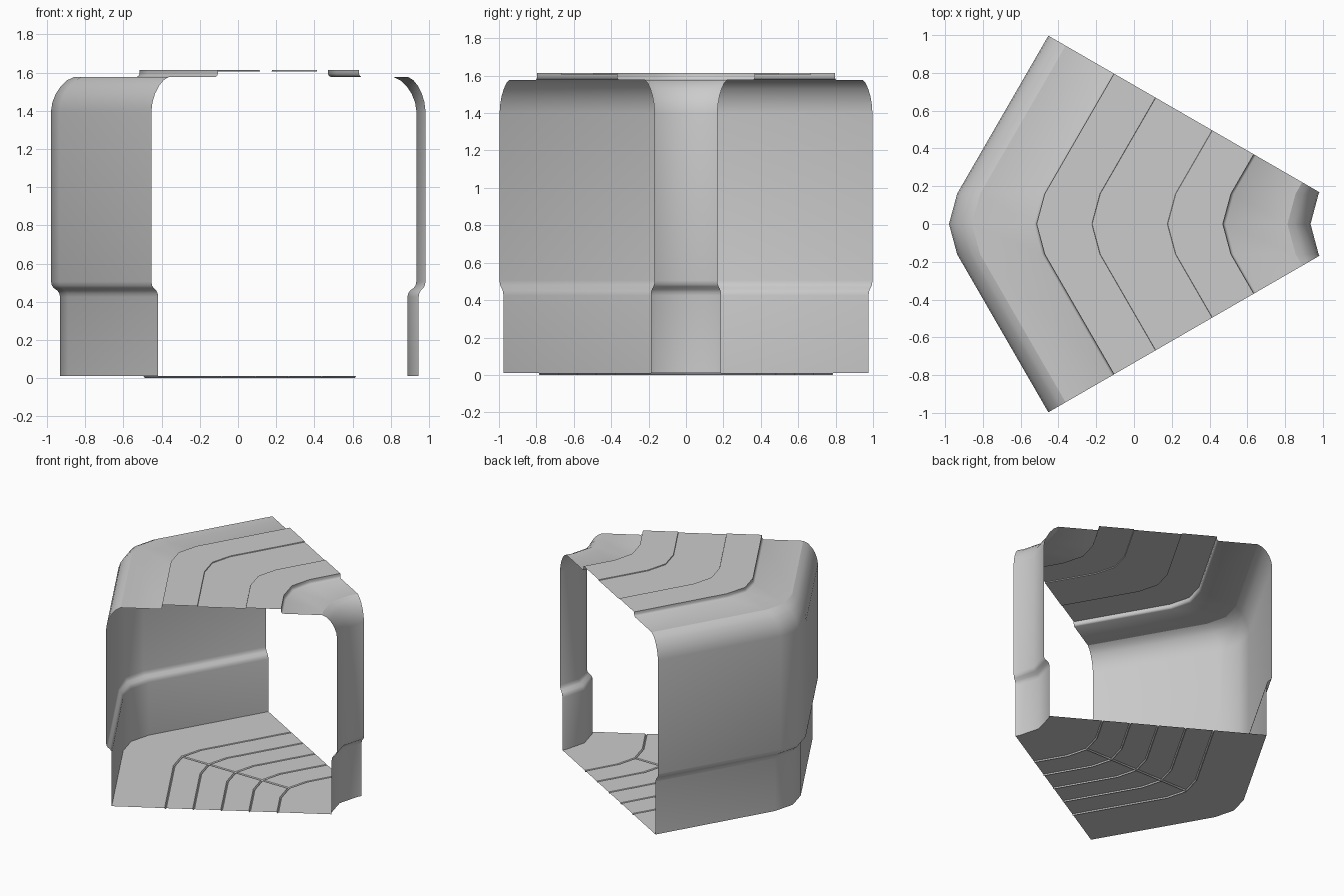
import bpy, bmesh, math

if "Cube" in bpy.data.objects:
    bpy.data.objects.remove(bpy.data.objects["Cube"])

K = math.tan(math.radians(30))   # slope of each straight leg of the bend
B, FB = 0.16, 0.043              # where the bend facet ends, and its x shift there
CUT = 0.735                      # end planes: |y| = CUT - K * x
MID = -0.0225                    # profile centre in x
G = 0.008                        # half width of floor grooves


def path_point(s, row):
    """Plan position for profile offset s on a row: 0 mid, 1 groove lip, 2 bend, 3 end."""
    y_end = (CUT - K * (s + FB - B * K)) / (1 + K * K)
    y = (0.0, G, B, y_end)[abs(row)]
    x = s + (FB * y / B if abs(row) < 3 else FB + (y - B) * K)
    return x, math.copysign(y, row)


def sweep(name, profile, rows=(-3, -2, 0, 2, 3), z_at=None):
    """Sweep (offset, z) points round the bend as an open sheet facing inward."""
    bm = bmesh.new()
    grid = []
    for r in rows:
        line = []
        for u, z in profile:
            x, y = path_point(u + MID, r)
            line.append(bm.verts.new((x, y, z_at(u, z, r) if z_at else z)))
        grid.append(line)
    for a, b in zip(grid, grid[1:]):
        for i in range(len(profile) - 1):
            bm.faces.new((a[i], a[i + 1], b[i + 1], b[i]))
    me = bpy.data.meshes.new(name)
    bm.to_mesh(me)
    bm.free()
    ob = bpy.data.objects.new(name, me)
    bpy.context.collection.objects.link(ob)
    bpy.ops.object.select_all(action='DESELECT')
    bpy.context.view_layer.objects.active = ob
    ob.select_set(True)
    bpy.ops.object.shade_smooth_by_angle(angle=math.radians(36))
    return ob


def mirrored(half):
    return [(-u, z) for u, z in reversed(half)]


# Floor with five lengthwise grooves and one groove across the middle of the bend
FLOOR = 0.01
floor = [(-0.91, FLOOR)]
for i in range(-2, 3):
    u = i * 0.2325
    floor += [(u - G, FLOOR), (u, 0), (u + G, FLOOR)]
floor.append((0.91, FLOOR))
sweep("floor", floor, (-3, -2, -1, 0, 1, 2, 3),
      lambda u, z, r: 0 if r == 0 and abs(u) < 0.47 else z)

# Walls: recessed base, flared upper part, rounded shoulder into the ceiling
wall = [(0.91, FLOOR), (0.91, 0.425), (0.914, 0.443), (0.924, 0.458),
        (0.943, 0.472), (0.953, 0.485), (0.957, 0.505), (0.957, 1.40),
        (0.950, 1.445), (0.932, 1.490), (0.905, 1.530), (0.873, 1.560),
        (0.835, 1.578)]
sweep("inner_wall", wall)
sweep("outer_wall", mirrored(wall))

# Ceiling: low side strips, raised centre, shallow recessed middle panel
ceiling = [(0.835, 1.578), (0.508, 1.578), (0.498, 1.584), (0.493, 1.594),
           (0.493, 1.613), (0.201, 1.613), (0.199, 1.607)]
sweep("ceiling", ceiling + mirrored(ceiling))
